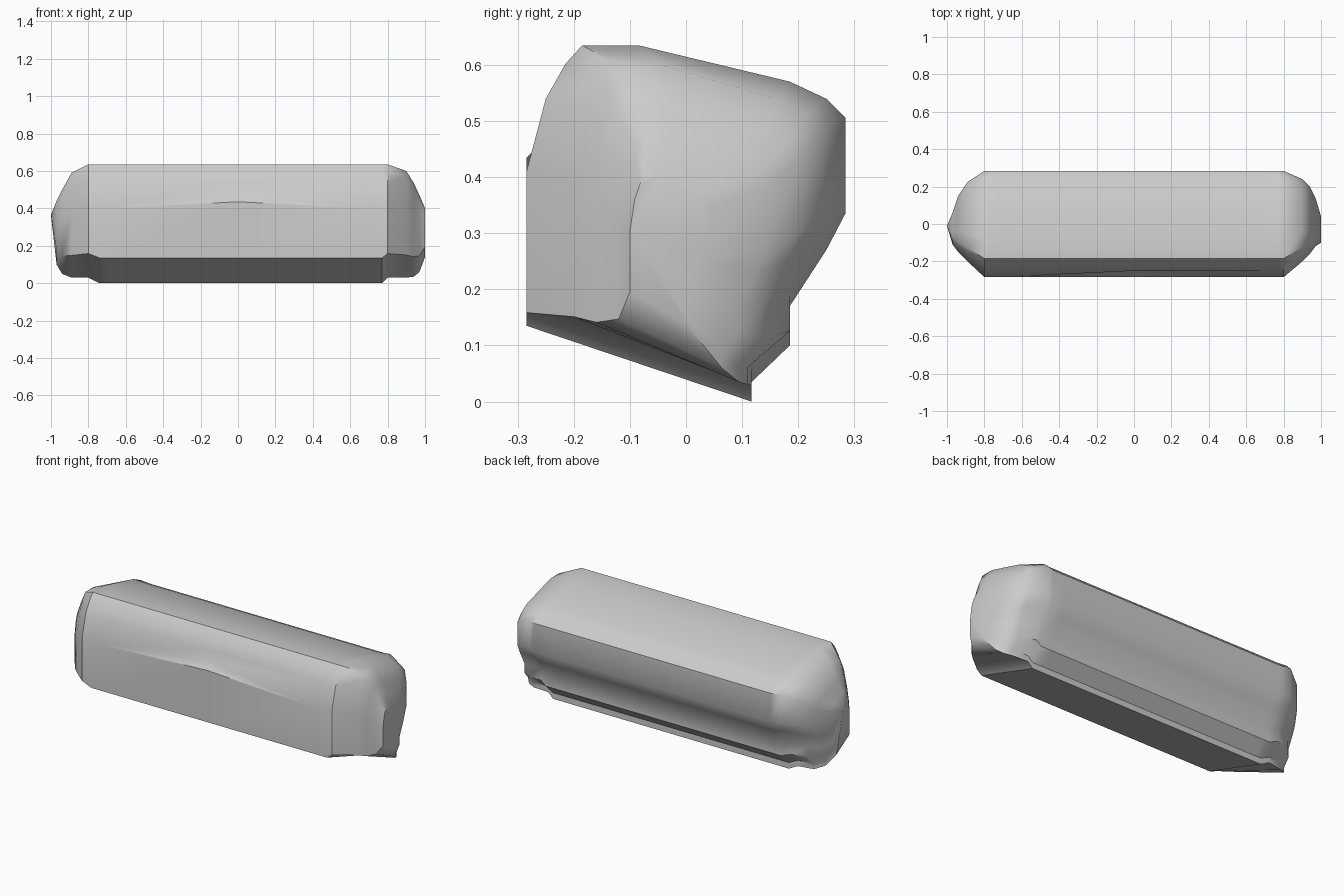
import bpy, bmesh, math

cube = bpy.data.objects.get("Cube")
if cube:
    bpy.data.objects.remove(cube, do_unlink=True)

# Single grey finish
grey = bpy.data.materials.new("plain_grey")
grey.use_nodes = True
COLOR = (0.6, 0.6, 0.6, 1)
grey.diffuse_color = COLOR
grey.node_tree.nodes["Principled BSDF"].inputs["Base Color"].default_value = COLOR

HALF_DEPTH, HEIGHT = 0.284, 0.635


def profile(dip):
    """Side section; dip opens a shallow ledge across the front."""
    front = -HALF_DEPTH
    return [
        (front, 0.135), (front, 0.4 + 0.035 * dip),
        (front + 0.034 * dip, 0.4 + 0.07 * dip),
        (-0.25, 0.535), (-0.215, 0.6), (-0.185, HEIGHT), (-0.085, HEIGHT),
        (0.185, 0.567), (0.25, 0.535), (HALF_DEPTH, 0.5), (HALF_DEPTH, 0.335),
        (0.25, 0.27), (0.185, 0.17), (0.185, 0.1), (0.117, 0.035), (0.117, 0),
    ]


def station(bm, x, y0, y1, z0, z1, dip=0):
    """One ring of the loft, fitted between the given limits."""
    ring = []
    for y, z in profile(dip):
        v = (y + HALF_DEPTH) / (2 * HALF_DEPTH)
        ring.append(bm.verts.new((x, y0 + (y1 - y0) * v,
                                  z0 + (z1 - z0) * z / HEIGHT)))
    return ring


D, H = HALF_DEPTH, HEIGHT
# x, front, back, bottom, top, ledge
stations = [
    (-0.97, -0.11, 0.06, 0.10, 0.44, 0),
    (-0.94, -0.15, 0.15, 0.05, 0.50, 0),
    (-0.89, -0.20, 0.225, 0.03, 0.59, 0),
    (-0.80, -D, D, 0.03, H, 0),
    (-0.74, -D, D, 0, H, 0),
    (-0.70, -D, D, 0, H, 0),
    (0.00, -D, D, 0, H, 1),
    (0.70, -D, D, 0, H, 0),
    (0.77, -D, D, 0, H, 0),
    (0.80, -D, D, 0.03, H, 0),
    (0.90, -0.20, 0.24, 0.03, 0.60, 0),
    (0.94, -0.16, 0.20, 0.035, 0.535, 0),
    (0.97, -0.12, 0.14, 0.06, 0.47, 0),
    (1.00, -0.10, 0.04, 0.14, 0.40, 0),
]

# Main body: loft along the length
bm = bmesh.new()
rings = [station(bm, *s) for s in stations]
count = len(rings[0])
for a, b in zip(rings, rings[1:]):
    for i in range(count):
        j = (i + 1) % count
        bm.faces.new((a[i], a[j], b[j], b[i]))

# Left end comes to a small point, right end is blunt
tip = bm.verts.new((-1, -0.01, 0.365))
for i in range(count):
    bm.faces.new((rings[0][i], rings[0][(i + 1) % count], tip))
bm.faces.new(rings[-1])

bmesh.ops.remove_doubles(bm, verts=bm.verts, dist=0.0005)
bmesh.ops.recalc_face_normals(bm, faces=bm.faces)
mesh = bpy.data.meshes.new("body")
bm.to_mesh(mesh)
bm.free()
mesh.materials.append(grey)
body = bpy.data.objects.new("body", mesh)
bpy.context.collection.objects.link(body)

bpy.ops.object.select_all(action="DESELECT")
body.select_set(True)
bpy.context.view_layer.objects.active = body
bpy.ops.object.shade_smooth_by_angle(angle=math.radians(40))
